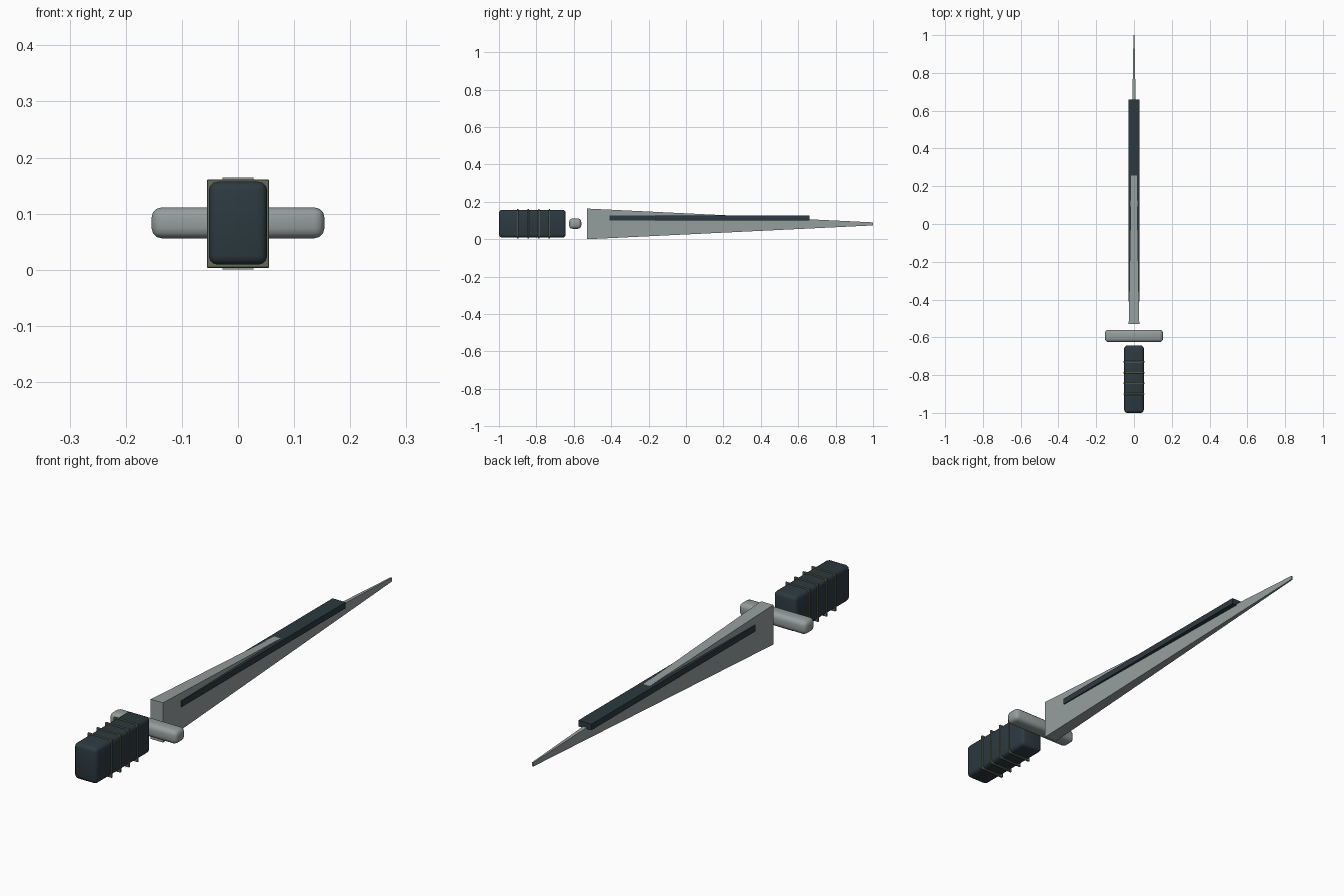
import bpy, bmesh, math
from mathutils import Vector

if "Cube" in bpy.data.objects:
    bpy.data.objects.remove(bpy.data.objects["Cube"])

ZC = 0.082  # height of the sword's centre line


def material(name, rgb):
    m = bpy.data.materials.new(name)
    m.diffuse_color = (*rgb, 1)
    m.use_nodes = True
    m.node_tree.nodes["Principled BSDF"].inputs["Base Color"].default_value = m.diffuse_color
    return m


steel = material("steel", (0.30, 0.34, 0.34))
dark = material("dark_grip", (0.025, 0.042, 0.052))
olive = material("olive_wire", (0.13, 0.15, 0.10))


def box(name, half_x, y0, y1, z0, z1, mat, bevel=0, segments=1, tip=1.0):
    """Box along y; the far end is scaled about its centre by tip."""
    bm = bmesh.new()
    bmesh.ops.create_cube(bm, size=2)
    cz, hz = (z0 + z1) / 2, (z1 - z0) / 2
    for v in bm.verts:
        s = tip if v.co.y > 0 else 1
        y = y1 if v.co.y > 0 else y0
        v.co = Vector((v.co.x * half_x * s, y, cz + v.co.z * hz * s))
    if bevel:
        bmesh.ops.bevel(bm, geom=bm.edges[:], offset=bevel, segments=segments,
                        profile=0.5, affect='EDGES', clamp_overlap=True)
    mesh = bpy.data.meshes.new(name)
    bm.to_mesh(mesh)
    bm.free()
    ob = bpy.data.objects.new(name, mesh)
    bpy.context.collection.objects.link(ob)
    mesh.materials.append(mat)
    if segments > 1:
        bpy.ops.object.select_all(action='DESELECT')
        bpy.context.view_layer.objects.active = ob
        ob.select_set(True)
        bpy.ops.object.shade_smooth_by_angle(angle=math.radians(35))
    return ob


# Tapered blade and the dark bar running through it
box("blade", 0.028, -0.53, 1.0, 0.0, 0.164, steel, tip=0.1)
box("blade_inlay", 0.03, -0.41, 0.66, 0.101, 0.126, dark)

# Cross guard
box("guard", 0.154, -0.625, -0.56, 0.056, 0.111, steel, bevel=0.018, segments=3)

# Handle with wire bands
box("grip", 0.052, -1.0, -0.643, 0.009, 0.157, dark, bevel=0.016, segments=3)
for i in range(4):
    y = -0.9 + i * 0.0567
    box(f"grip_band_{i + 1}", 0.0555, y - 0.004, y + 0.004,
        ZC - 0.079, ZC + 0.079, olive, bevel=0.0015)
